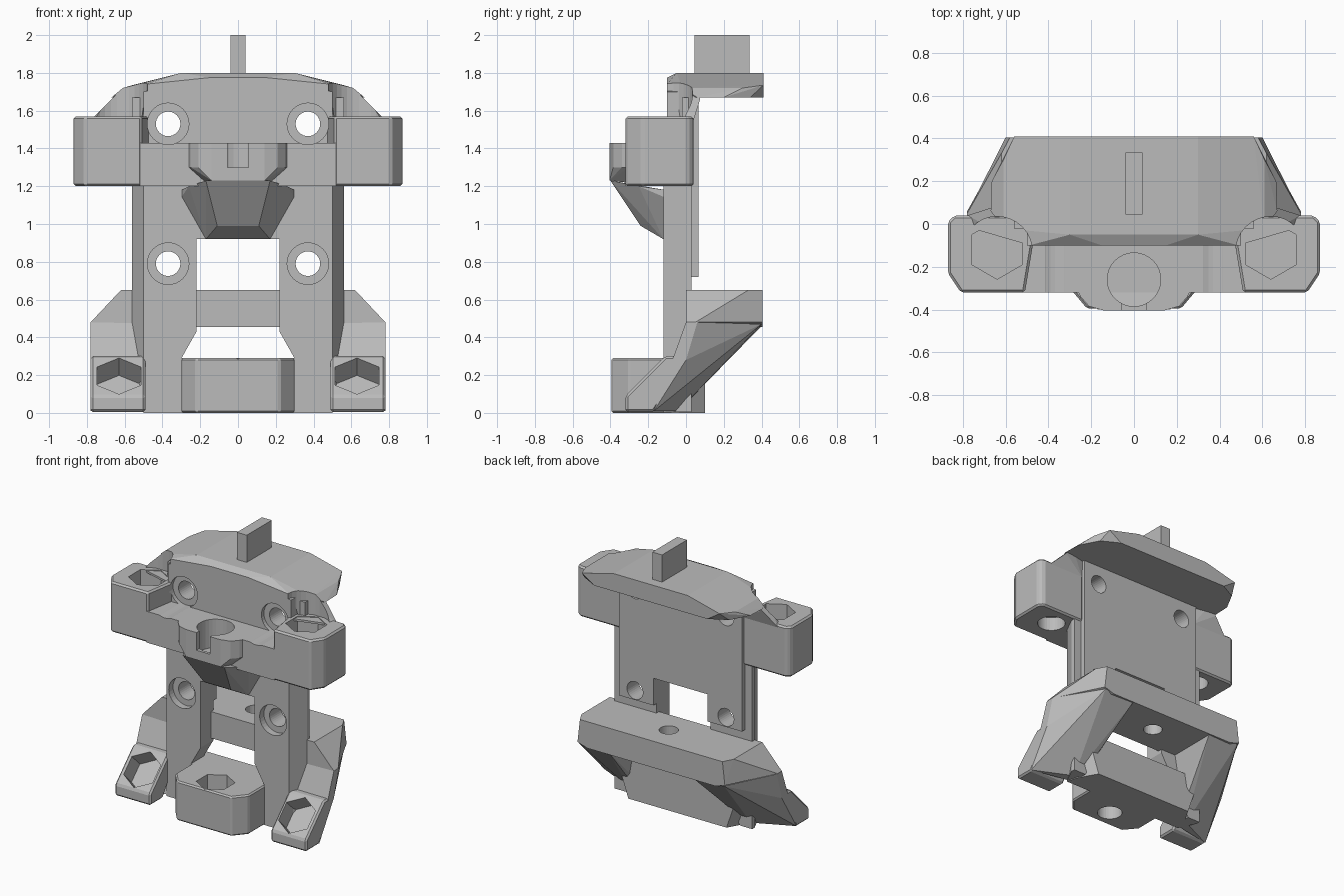
import bpy, bmesh
from mathutils import Matrix, Vector

if "Cube" in bpy.data.objects:
    bpy.data.objects.remove(bpy.data.objects["Cube"])

GREY = (0.5, 0.5, 0.5, 1)
mat = bpy.data.materials.new("plain grey")
mat.use_nodes = True
mat.diffuse_color = GREY
mat.node_tree.nodes["Principled BSDF"].inputs["Base Color"].default_value = GREY
SIDES = (("left", 1), ("right", -1))


def finish(name, bm):
    mesh = bpy.data.meshes.new(name)
    bm.to_mesh(mesh)
    bm.free()
    obj = bpy.data.objects.new(name, mesh)
    mesh.materials.append(mat)
    bpy.context.collection.objects.link(obj)
    return obj


def solid(name, points, side=1, bevel=0):
    """Convex block around the points, mirrored when side is -1."""
    bm = bmesh.new()
    for x, y, z in points:
        bm.verts.new((x * side, y, z))
    hull = bmesh.ops.convex_hull(bm, input=bm.verts)
    loose = {g for g in hull["geom_interior"] + hull["geom_unused"]
             if isinstance(g, bmesh.types.BMVert)}
    bmesh.ops.delete(bm, geom=list(loose), context="VERTS")
    bmesh.ops.dissolve_limit(bm, angle_limit=0.01, verts=bm.verts, edges=bm.edges)
    bmesh.ops.recalc_face_normals(bm, faces=bm.faces)
    if bevel:
        bmesh.ops.bevel(bm, geom=list(bm.edges), offset=bevel, segments=1, affect="EDGES")
    return finish(name, bm)


def layer(outline, z):
    return [(x, y, z) for x, y in outline]


def both(points):
    return [(s * p[0], *p[1:]) for p in points for s in (1, -1)]


def prism(name, outline, z0, z1, side=1, bevel=0):
    return solid(name, layer(outline, z0) + layer(outline, z1), side, bevel)


def box(name, x0, x1, y0, y1, z0, z1, side=1):
    return prism(name, [(x0, y0), (x1, y0), (x1, y1), (x0, y1)], z0, z1, side)


def rod(start, end, radius, sides=32):
    """Cutter rod between two points."""
    a, b = Vector(start), Vector(end)
    bm = bmesh.new()
    bmesh.ops.create_cone(bm, cap_ends=True, segments=sides, radius1=radius,
                          radius2=radius, depth=(b - a).length)
    turn = (b - a).to_track_quat("Z", "Y").to_matrix().to_4x4()
    bm.transform(Matrix.Translation((a + b) / 2) @ turn)
    obj = finish("cutter", bm)
    obj.hide_render = True
    return obj


def cut(obj, cutters):
    """Subtract the cutters, then remove them."""
    for c in cutters:
        mod = obj.modifiers.new("cut", "BOOLEAN")
        mod.operation, mod.solver, mod.object = "DIFFERENCE", "EXACT", c
    graph = bpy.context.evaluated_depsgraph_get()
    mesh = bpy.data.meshes.new_from_object(obj.evaluated_get(graph))
    obj.modifiers.clear()
    obj.data = mesh
    for c in cutters:
        bpy.data.objects.remove(c)


def screw_cutters(side, z):
    x = 0.37 * side
    return [rod((x, -0.5, z), (x, -0.07, z), 0.11),
            rod((x, -0.5, z), (x, 0.3, z), 0.065)]


def driver_cutter(side):
    """Vertical clearance above a nut pocket."""
    return rod((0.64 * side, -0.13, 1.565), (0.64 * side, -0.13, 2), 0.165)


def ear_cutter(side):
    """Tilted hexagonal pocket."""
    hole = Vector((0.63 * side, -0.215, 0.195))
    out = Vector((0, -1, 1)).normalized()
    return rod(hole - out * 0.13, hole + out * 0.15, 0.135, 6)


# Upper back plate
plate = solid("back_plate", both([(0.5, y, z) for y in (-0.1, 0.065) for z in (0.92, 1.7)]
                                 + [(0.15, -0.1, 1.77), (0.15, 0.065, 1.77)]))
cut(plate, screw_cutters(1, 1.53) + screw_cutters(-1, 1.53))

# Legs with slanted outer edges, flaring apart at the bottom
for label, s in SIDES:
    edge = [(0.5, -0.12), (0.56, 0), (0.56, 0.03)]
    leg = prism(label + "_upper_leg", [(0.22, -0.12), (0.22, 0.03)] + edge, 0.43, 1.25, s)
    cut(leg, screw_cutters(s, 0.79))
    solid(label + "_lower_leg", layer([(0.22, -0.12), (0.22, 0.03)] + edge, 0.43)
          + layer([(0.46, -0.12), (0.46, 0.03)] + edge, 0.005), s)
    pad = box(label + "_back_pad", 0.22, 0.5, 0.02, 0.065, 0.72, 0.92, s)
    cut(pad, screw_cutters(s, 0.79))
    box(label + "_plate_edge", 0.49, 0.56, -0.02, 0.03, 1.2, 1.67, s)

# Middle strip of the plate above the window
box("plate_centre", -0.23, 0.23, -0.12, 0.03, 0.92, 1.25)

# Upper crossbar with its two nut blocks
bar = box("crossbar", -0.52, 0.52, -0.32, -0.05, 1.2, 1.43)
cut(bar, screw_cutters(1, 1.53) + screw_cutters(-1, 1.53)
    + [rod((0, -0.26, 1.22), (0, -0.26, 1.6), 0.125)])
for label, s in SIDES:
    block = prism(label + "_nut_block", [(0.51, -0.32), (0.81, -0.32), (0.87, -0.23), (0.87, 0.01),
                                         (0.84, 0.04), (0.49, 0.04), (0.47, -0.08)],
                  1.2, 1.57, s, 0.012)
    x = 0.64 * s
    cut(block, screw_cutters(s, 1.53) + [rod((x, -0.12, 1.36), (x, -0.12, 1.7), 0.138, 6),
                                         rod((x, -0.12, 1.1), (x, -0.12, 1.3), 0.095)])

# Central socket and the corbel beneath it
rim = [(0.27, -0.3), (0.25, -0.34), (0.21, -0.385), (0.14, -0.405)]
socket = solid("centre_socket", both(layer(rim, 1.43) + layer(rim, 1.3)
               + [(0.27, -0.2, 1.43), (0.27, -0.2, 1.3), (0.17, -0.2, 1.21),
                  (0.17, -0.32, 1.22), (0.14, -0.405, 1.23)]))
cut(socket, [rod((0, -0.26, 1.22), (0, -0.26, 1.6), 0.125),
             box("cutter", -0.055, 0.055, -0.5, -0.26, 1.3, 1.5)])
solid("corbel", both([(0.3, -0.11, 1.18), (0.26, -0.25, 1.2), (0.17, -0.4, 1.23),
                      (0.3, -0.11, 1.14), (0.11, -0.24, 0.99), (0.17, -0.12, 0.92),
                      (0.17, -0.1, 0.92)]))

# Arched hood with clipped rear corners, side gussets and top fin
hood = solid("hood", both([(0.3, -0.05, 1.8), (0.3, 0.41, 1.8), (0.15, -0.1, 1.775),
                           (0.15, -0.1, 1.67), (0.49, -0.1, 1.74), (0.49, -0.1, 1.67),
                           (0.61, -0.02, 1.72), (0.61, 0.3, 1.72), (0.56, 0.41, 1.735),
                           (0.46, 0.41, 1.67), (0.59, 0.34, 1.67),
                           (0.665, 0.2, 1.67), (0.67, 0.06, 1.67)]))
cut(hood, [driver_cutter(1), driver_cutter(-1)])
for label, s in SIDES:
    gusset = solid(label + "_gusset", [(0.49, -0.1, 1.74), (0.49, 0.05, 1.74), (0.61, -0.05, 1.72),
                                       (0.61, 0.075, 1.72), (0.67, 0.075, 1.66), (0.78, 0.04, 1.55),
                                       (0.76, -0.02, 1.55), (0.52, -0.09, 1.55),
                                       (0.5, 0.04, 1.55)], s)
    cut(gusset, [driver_cutter(s)])
box("top_fin", -0.04, 0.04, 0.045, 0.335, 1.78, 2)

# Rear beam with a vertical bolt hole
beam = solid("rear_beam", both([(0.62, 0, 0.65), (0.62, 0.33, 0.65), (0.58, 0.405, 0.65),
                                (0.78, 0, 0.48), (0.78, 0.05, 0.48), (0.6, 0.405, 0.48),
                                (0.52, 0.405, 0.455), (0.7, 0, 0.455), (0.7, 0.1, 0.455)]))
cut(beam, [rod((0, 0.2, 0.3), (0, 0.2, 0.8), 0.065)])

# Diagonal arms and tilted nut ears
for label, s in SIDES:
    arm = solid(label + "_arm", [(0.34, 0, 0.47), (0.34, 0.4, 0.46), (0.59, 0.4, 0.47),
                                 (0.78, 0.06, 0.48), (0.78, 0, 0.48), (0.78, 0, 0.28),
                                 (0.78, -0.17, 0.01), (0.42, 0, 0.3), (0.42, -0.1, 0.01),
                                 (0.5, -0.04, 0.01), (0.42, 0.05, 0.11)], s)
    cut(arm, [ear_cutter(s)])
    ear = solid(label + "_nut_ear", [(x, y, z) for x in (0.49, 0.78) for y, z in
                ((-0.32, 0.005), (-0.32, 0.09), (-0.11, 0.3), (0, 0.3), (0, 0.27), (-0.17, 0.005))],
                s, 0.012)
    cut(ear, [ear_cutter(s)])

# Bottom beam and front nut block
solid("bottom_beam", both([(0.5, -0.12, 0), (0.5, -0.12, 0.29), (0.5, 0.1, 0.29),
                           (0.4, 0.1, 0), (0.48, -0.04, 0)]))
front = prism("front_nut_block", [(-0.3, -0.1), (-0.3, -0.3), (-0.22, -0.395), (0.22, -0.395),
                                  (0.3, -0.3), (0.3, -0.1)], 0, 0.29, 1, 0.01)
cut(front, [rod((0, -0.26, 0.17), (0, -0.26, 0.5), 0.13, 6),
            rod((0, -0.26, -0.1), (0, -0.26, 0.5), 0.085)])
